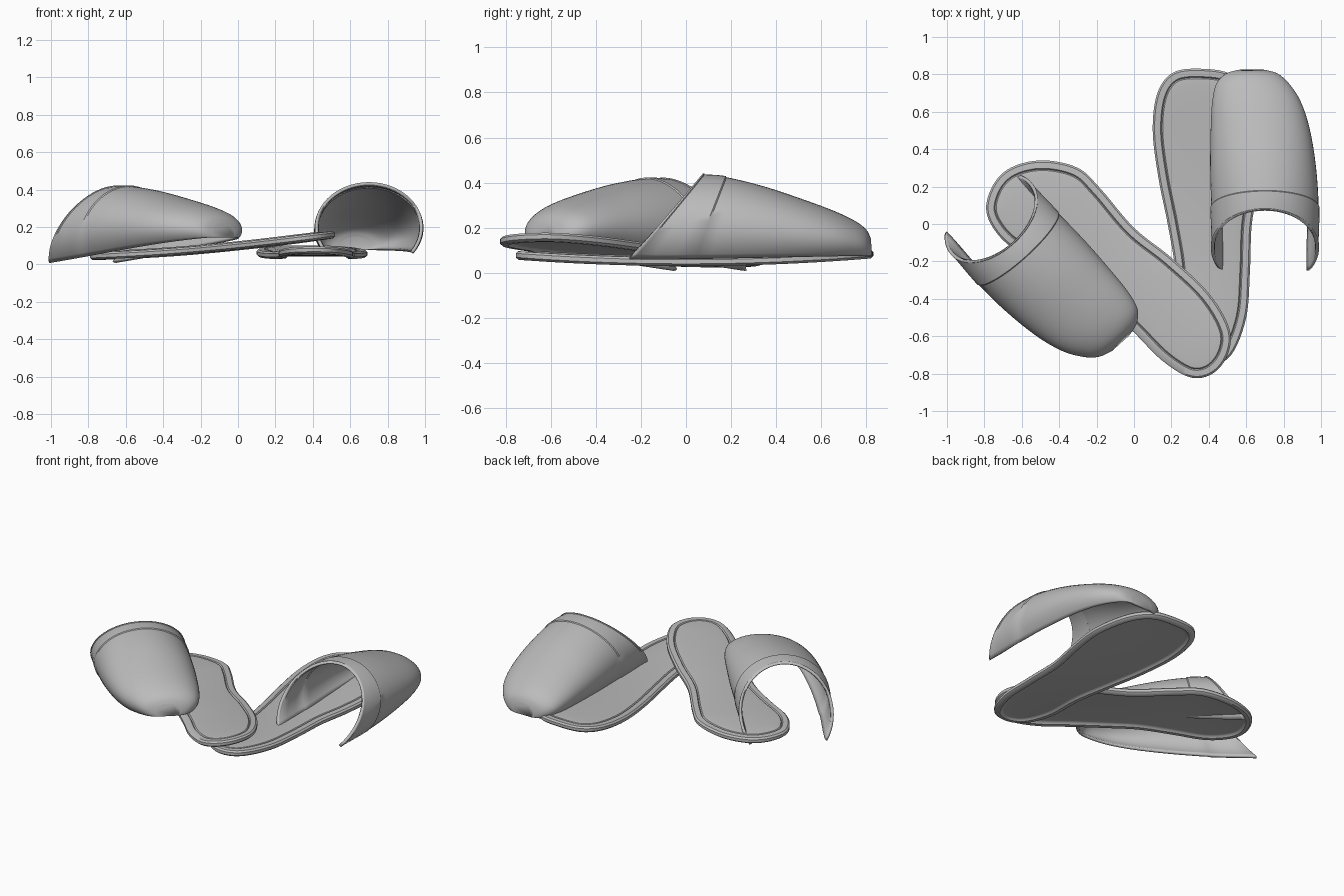
import bpy, bmesh, math
from mathutils import Vector, Matrix

cube = bpy.data.objects.get("Cube")
if cube:
    bpy.data.objects.remove(cube)

grey = bpy.data.materials.new("soft grey")
grey.use_nodes = True
grey.diffuse_color = (0.5, 0.5, 0.5, 1)
grey.node_tree.nodes["Principled BSDF"].inputs["Base Color"].default_value = (0.5, 0.5, 0.5, 1)


def spline(pts, s, closed=False):
    """Point at parameter s on a Catmull-Rom spline through pts."""
    n = len(pts)
    i = int(math.floor(s)) if closed else min(int(s), n - 2)
    f = s - i
    pick = (lambda k: pts[k % n]) if closed else (lambda k: pts[max(0, min(n - 1, k))])
    a, b, c, d = [Vector(pick(i + k)) for k in (-1, 0, 1, 2)]
    return b + (c - a) * (f / 2) + (a * 2 - b * 5 + c * 4 - d) * (f * f / 2) \
        + (b * 3 - a - c * 3 + d) * (f ** 3 / 2)


def finish(bm, name, angle):
    bmesh.ops.recalc_face_normals(bm, faces=bm.faces)
    mesh = bpy.data.meshes.new(name)
    bm.to_mesh(mesh)
    bm.free()
    mesh.materials.append(grey)
    ob = bpy.data.objects.new(name, mesh)
    bpy.context.collection.objects.link(ob)
    bpy.ops.object.select_all(action='DESELECT')
    ob.select_set(True)
    bpy.context.view_layer.objects.active = ob
    bpy.ops.object.shade_smooth_by_angle(angle=math.radians(angle))
    return ob


# Sole section from the underside, round the welt, over the stitch groove: (inset, height)
SOLE_SECTION = [(0.06, 0.012), (0.045, 0.01), (0.035, 0), (0.012, 0), (0, 0.01), (0, 0.028),
                (0.01, 0.038), (0.042, 0.04), (0.048, 0.032), (0.054, 0.04), (0.09, 0.045)]


def sole(name, outline, ground):
    """Clockwise outline starting at the toe; ground(x, y) gives the underside height."""
    per = 6
    n = len(outline) * per
    pts = [spline(outline, i / per, True) for i in range(n)]
    bm = bmesh.new()
    rings = []
    for inset, h in SOLE_SECTION:
        ring = []
        for i, p in enumerate(pts):
            t = (pts[(i + 1) % n] - pts[i - 1]).normalized()
            x, y = p + Vector((t.y, -t.x)) * inset
            ring.append(bm.verts.new((x, y, ground(x, y) + h)))
        rings.append(ring)
    for a, b in zip(rings, rings[1:]):
        for i in range(n):
            j = (i + 1) % n
            bm.faces.new((a[i], a[j], b[j], b[i]))
    # rungs across the underside and the footbed
    for r in (rings[0], rings[-1]):
        bm.faces.new((r[0], r[1], r[n - 1]))
        for i in range(1, n // 2 - 1):
            bm.faces.new((r[i], r[i + 1], r[n - i - 1], r[n - i]))
        m = n // 2
        bm.faces.new((r[m - 1], r[m], r[m + 1]))
    return finish(bm, name, 40)


# Upper stations, opening to toe: low y, top y, half width, centre x, height
STATIONS = [(-0.25, 0.075, 0.28, 0, 0.37), (0.04, 0.18, 0.287, 0, 0.36),
            (0.28, 0.35, 0.283, -0.01, 0.315), (0.5, 0.52, 0.265, -0.025, 0.255),
            (0.65, 0.66, 0.237, -0.045, 0.2), (0.75, 0.75, 0.195, -0.065, 0.155),
            (0.805, 0.8, 0.14, -0.07, 0.115), (0.825, 0.82, 0.075, -0.07, 0.075)]


def upper(name, matrix):
    cols, tuck = 40, math.radians(35)
    steps = [0, 0.1, 0.13, 0.4, 0.7, 0.97, 1.0] + [1 + k / 4 for k in range(1, 25)]
    bm = bmesh.new()
    rows = []
    for s in steps:
        low, top, w, cx, h = spline(STATIONS, s)
        # the binding and the collar band stand slightly proud of the vamp
        proud = 0.009 if s < 0.12 else 0.005 if s < 0.98 else 0
        row = []
        for k in range(cols + 1):
            a = -tuck + (math.pi + 2 * tuck) * k / cols
            rise = (math.sin(a) + math.sin(tuck)) / (1 + math.sin(tuck))
            y = low + (top - low) * rise
            z = 0.06 + 0.02 * max(y, 0) + (h + proud) * rise
            row.append(bm.verts.new((cx + (w + proud) * math.cos(a), y, z)))
        rows.append(row)
    for a, b in zip(rows, rows[1:]):
        for k in range(cols):
            bm.faces.new((a[k], a[k + 1], b[k + 1], b[k]))
    bm.faces.new(rows[-1])
    ob = finish(bm, name, 40)
    # make the skin face outwards so the thickness grows inwards
    mesh = ob.data
    if mesh.polygons[cols * 12 + cols // 2].normal.z < 0:
        mesh.flip_normals()
    ob.matrix_world = matrix
    skin = ob.modifiers.new("thickness", 'SOLIDIFY')
    skin.thickness = 0.018
    skin.offset = -1
    return ob


# Flat-lying sole
sole("left_sole",
     [(0.36, 0.83), (0.52, 0.8), (0.63, 0.68), (0.69, 0.45), (0.67, 0.22), (0.63, 0),
      (0.62, -0.25), (0.6, -0.5), (0.52, -0.7), (0.4, -0.755), (0.28, -0.69), (0.22, -0.5),
      (0.22, -0.25), (0.18, 0), (0.13, 0.25), (0.1, 0.5), (0.125, 0.7), (0.21, 0.81)],
     lambda x, y: 0.03 + 0.05 * y * y)

# Sole with its heel resting on the other one
sole("right_sole",
     [(-0.74, 0.23), (-0.64, 0.31), (-0.48, 0.34), (-0.3, 0.3), (-0.18, 0.19), (0, -0.02),
      (0.2, -0.18), (0.4, -0.37), (0.51, -0.56), (0.5, -0.7), (0.42, -0.8), (0.3, -0.82),
      (0.15, -0.73), (0, -0.58), (-0.16, -0.43), (-0.3, -0.31), (-0.48, -0.21),
      (-0.66, -0.12), (-0.76, -0.01), (-0.79, 0.1)],
     lambda x, y: 0.075 + 0.095 * x - 0.01 * y + 0.04 * x * x)

# Uppers lying beside their soles
upper("left_upper", Matrix.Translation((0.7, 0, 0)))
upper("right_upper",
      Matrix.Translation((-0.62, -0.13, 0.185))
      @ Matrix.Rotation(math.radians(-138), 4, 'Z')
      @ Matrix.Rotation(math.radians(6.5), 4, 'X')
      @ Matrix.Translation((0, -0.09, -0.2)))
